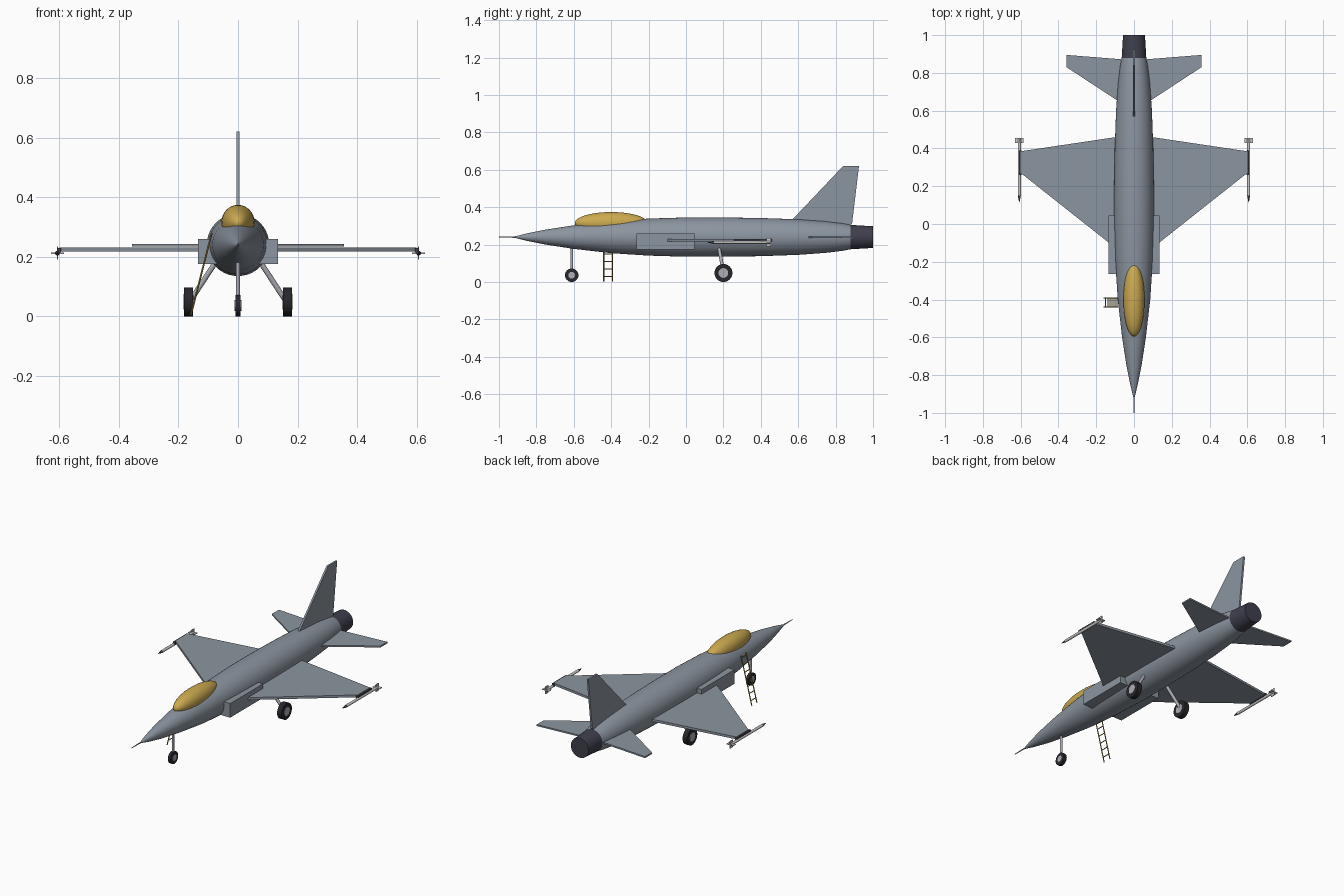
import bpy, bmesh, math
from mathutils import Vector, Matrix

cube = bpy.data.objects.get("Cube")
if cube:
    bpy.data.objects.remove(cube, do_unlink=True)


def material(name, r, g, b):
    m = bpy.data.materials.new(name)
    m.use_nodes = True
    m.diffuse_color = (r, g, b, 1)
    m.node_tree.nodes["Principled BSDF"].inputs["Base Color"].default_value = (r, g, b, 1)
    return m


SKIN = material("skin_grey", 0.26, 0.30, 0.35)
DARK = material("nozzle_metal", 0.05, 0.05, 0.075)
GOLD = material("canopy_gold", 0.60, 0.40, 0.08)
STEEL = material("strut_steel", 0.42, 0.42, 0.47)
RUBBER = material("tyre_rubber", 0.02, 0.02, 0.025)
WHITE = material("missile_white", 0.60, 0.60, 0.60)
YELLOW = material("ladder_yellow", 0.35, 0.25, 0.05)


def finish(name, bm, mat, mirror=False, smooth=False):
    bmesh.ops.recalc_face_normals(bm, faces=bm.faces)
    mesh = bpy.data.meshes.new(name)
    bm.to_mesh(mesh)
    bm.free()
    mesh.materials.append(mat)
    ob = bpy.data.objects.new(name, mesh)
    bpy.context.collection.objects.link(ob)
    if smooth:
        bpy.ops.object.select_all(action="DESELECT")
        ob.select_set(True)
        bpy.context.view_layer.objects.active = ob
        bpy.ops.object.shade_smooth_by_angle(angle=math.radians(35))
    if mirror:
        ob.modifiers.new("Mirror", "MIRROR")
    return ob


def add_rod(bm, a, b, r1, r2=None, segments=16):
    a, b = Vector(a), Vector(b)
    turn = (b - a).to_track_quat("Z", "Y").to_matrix().to_4x4()
    bmesh.ops.create_cone(bm, cap_ends=True, segments=segments, radius1=r1,
                          radius2=r1 if r2 is None else r2, depth=(b - a).length,
                          matrix=Matrix.Translation((a + b) / 2) @ turn)


def rod(name, a, b, r1, mat, r2=None, mirror=False, segments=16):
    bm = bmesh.new()
    add_rod(bm, a, b, r1, r2, segments)
    return finish(name, bm, mat, mirror, True)


def add_box(bm, low, high):
    low, high = Vector(low), Vector(high)
    bmesh.ops.create_cube(bm, size=1, matrix=Matrix.Translation((low + high) / 2)
                          @ Matrix.Diagonal((*(high - low), 1)))


def box(name, low, high, mat, mirror=False):
    bm = bmesh.new()
    add_box(bm, low, high)
    return finish(name, bm, mat, mirror)


def lathe(name, profile, centre, mat, mirror=False, segments=40):
    """Revolve (y, radius) pairs about an axis parallel to y."""
    bm = bmesh.new()
    x, z = centre
    rings = []
    for y, r in profile:
        angles = [math.tau * i / segments for i in range(segments)]
        rings.append([bm.verts.new((x + r * math.cos(t), y, z + r * math.sin(t))) for t in angles])
    for p, q in zip(rings, rings[1:]):
        for i in range(segments):
            j = (i + 1) % segments
            bm.faces.new((p[i], p[j], q[j], q[i]))
    bm.faces.new(rings[0])
    bm.faces.new(rings[-1])
    return finish(name, bm, mat, mirror, True)


def plate(name, outline, thickness, mat, mirror=False):
    """Extrude a flat outline evenly to both sides of its plane."""
    bm = bmesh.new()
    face = bm.faces.new([bm.verts.new(p) for p in outline])
    face.normal_update()
    n = face.normal.copy()
    bmesh.ops.translate(bm, verts=bm.verts, vec=-n * thickness / 2)
    new = bmesh.ops.extrude_face_region(bm, geom=[face], use_keep_orig=True)["geom"]
    bmesh.ops.translate(bm, verts=[v for v in new if isinstance(v, bmesh.types.BMVert)],
                        vec=n * thickness)
    return finish(name, bm, mat, mirror)


# Body
AXIS = 0.24
lathe("fuselage", [(-0.915, 0.004), (-0.85, 0.02), (-0.75, 0.04), (-0.6, 0.063), (-0.4, 0.086),
                   (-0.2, 0.099), (0.0, 0.105), (0.2, 0.105), (0.4, 0.102), (0.6, 0.095),
                   (0.75, 0.084), (0.84, 0.073), (0.88, 0.065)], (0, AXIS), SKIN)
lathe("exhaust_nozzle", [(0.865, 0.066), (1.0, 0.058)], (0, AXIS), DARK)
rod("nose_probe", (0, -1.0, AXIS), (0, -0.905, AXIS), 0.002, STEEL, 0.004)
box("air_intake", (0.06, -0.265, 0.175), (0.134, 0.045, 0.259), SKIN, True)

# Canopy: ellipsoid with a flat base
bm = bmesh.new()
bmesh.ops.create_uvsphere(bm, u_segments=40, v_segments=24, radius=1,
                          matrix=Matrix.Translation((0, -0.4, 0.315))
                          @ Matrix.Diagonal((0.056, 0.195, 0.059, 1)))
bmesh.ops.bisect_plane(bm, geom=bm.verts[:] + bm.edges[:] + bm.faces[:],
                       plane_co=(0, 0, 0.3), plane_no=(0, 0, -1), clear_outer=True)
bmesh.ops.holes_fill(bm, edges=[e for e in bm.edges if e.is_boundary])
finish("canopy", bm, GOLD, smooth=True)

# Flying surfaces
WING_Z = 0.224
plate("wing", [(0.05, -0.165, WING_Z), (0.6, 0.27, WING_Z), (0.6, 0.385, WING_Z),
               (0.05, 0.467, WING_Z)], 0.014, SKIN, True)
plate("tailplane", [(0.04, 0.622, 0.239), (0.357, 0.83, 0.239), (0.357, 0.895, 0.239),
                    (0.04, 0.87, 0.239)], 0.009, SKIN, True)
plate("tail_fin", [(0, 0.565, 0.33), (0, 0.84, 0.62), (0, 0.925, 0.62), (0, 0.888, 0.312),
                   (0, 0.86, 0.29), (0, 0.6, 0.3)], 0.011, SKIN)

# Wingtip missiles
TIP_X, TIP_Z = 0.607, 0.212
lathe("missile_body", [(0.15, 0.008), (0.45, 0.008)], (TIP_X, TIP_Z), WHITE, True, 16)
lathe("missile_nose", [(0.115, 0.001), (0.15, 0.008)], (TIP_X, TIP_Z), DARK, True, 16)
bm = bmesh.new()
for dx, dz in ((0.022, 0.002), (0.002, 0.022)):
    add_box(bm, (TIP_X - dx, 0.43, TIP_Z - dz), (TIP_X + dx, 0.455, TIP_Z + dz))
finish("missile_fins", bm, WHITE, True)
box("missile_rail", (0.595, 0.26, 0.214), (0.609, 0.39, 0.229), DARK, True)


# Landing gear
def wheel(name, x, y, radius, half, hub, mirror):
    for part, r, h, mat in (("tyre", radius, half, RUBBER), ("hub", hub, half + 0.002, STEEL)):
        rod(f"{name}_{part}", (x - h, y, radius), (x + h, y, radius), r, mat,
            mirror=mirror, segments=32)


wheel("nose_wheel", 0, -0.611, 0.036, 0.009, 0.018, False)
wheel("main_wheel", 0.166, 0.2, 0.048, 0.015, 0.026, True)
rod("nose_strut", (0, -0.611, 0.036), (0, -0.611, 0.2), 0.007, STEEL)
rod("main_strut", (0.07, 0.175, 0.19), (0.16, 0.2, 0.052), 0.009, STEEL, mirror=True)

# Boarding ladder on the right of the cockpit
FOOT, TOP, RUNGS = Vector((-0.159, 0, 0.002)), Vector((-0.088, 0, 0.28)), 7
bm = bmesh.new()
SIDES = [Vector((0, y, 0)) for y in (-0.44, -0.392)]
for side in SIDES:
    add_rod(bm, FOOT + side, TOP + side, 0.003, segments=8)
for i in range(RUNGS):
    p = FOOT.lerp(TOP, (i + 0.7) / RUNGS)
    add_rod(bm, p + SIDES[0], p + SIDES[1], 0.0025, segments=8)
finish("boarding_ladder", bm, YELLOW, smooth=True)
